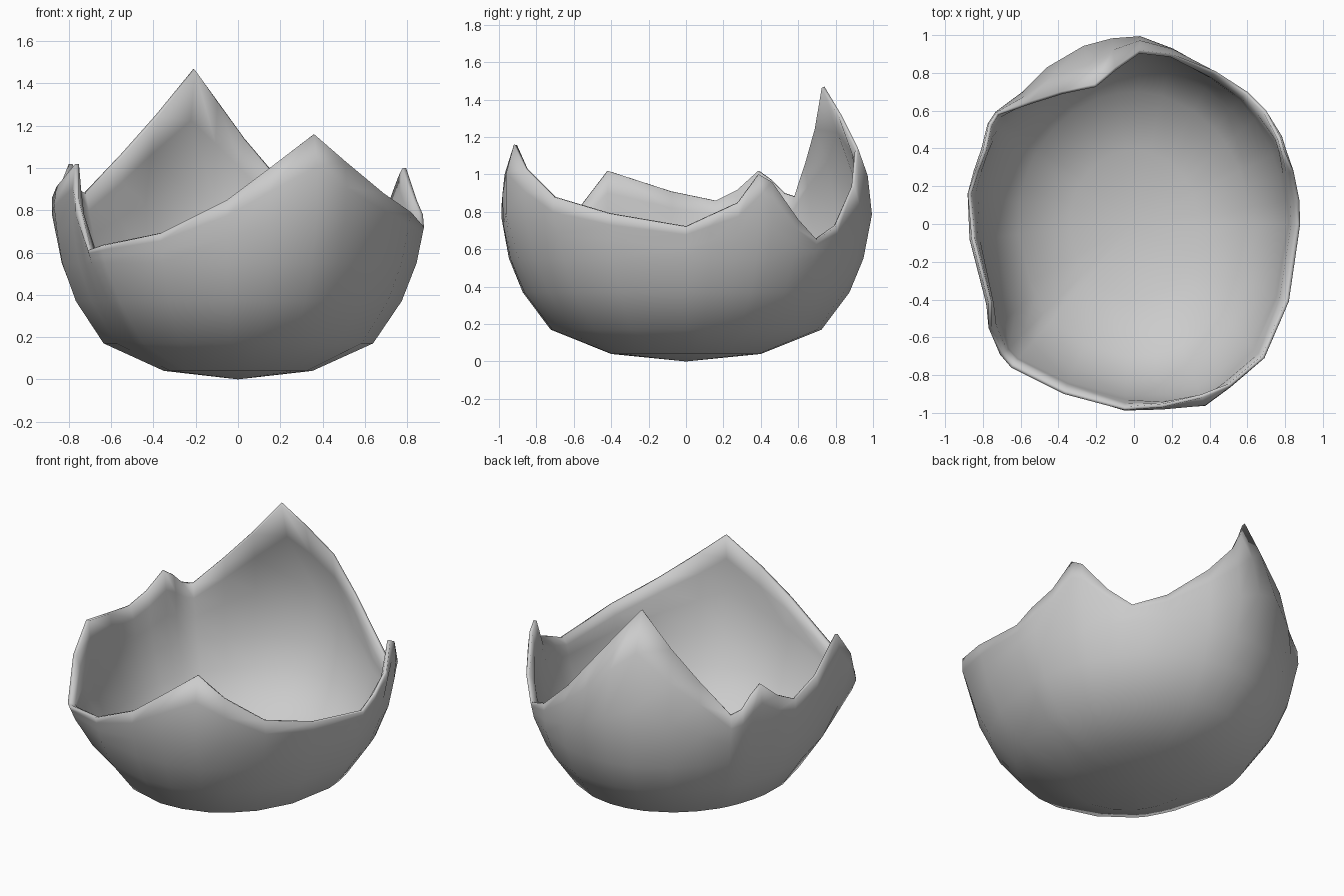
import bpy, bmesh, math

if "Cube" in bpy.data.objects:
    bpy.data.objects.remove(bpy.data.objects["Cube"])

# Jagged rim of the shell, counter-clockwise from the right side (x, y, z)
RIM = [(.88, 0, .72), (.875, .13, .78), (.845, .28, .85), (.795, .39, 1.0), (.775, .46, .96),
       (.70, .60, .76), (.60, .70, .65), (.43, .81, .73), (.20, .90, .94), (.03, .92, 1.14),
       (-.10, .83, 1.32), (-.21, .74, 1.47), (-.39, .70, 1.25), (-.55, .65, 1.07),
       (-.73, .59, .88), (-.77, .53, .90), (-.785, .46, .97), (-.80, .39, 1.02),
       (-.84, .28, .92), (-.88, .16, .86), (-.86, -.08, .91), (-.77, -.42, 1.02),
       (-.77, -.55, .85), (-.71, -.69, .61), (-.65, -.76, .63), (-.37, -.90, .69),
       (-.05, -.985, .85), (.15, -.97, 1.0), (.36, -.92, 1.16), (.51, -.86, 1.03),
       (.69, -.71, .88), (.82, -.41, .79)]

# Egg profile: height -> relative radius
PROFILE = [(0, 0), (.04, .40), (.17, .725), (.37, .875), (.55, .95), (.8, 1),
           (1.05, .97), (1.28, .86), (1.47, .77)]
WIDTH = .88


def radius(z):
    for (z0, r0), (z1, r1) in zip(PROFILE, PROFILE[1:]):
        if z <= z1:
            return r0 + (r1 - r0) * (z - z0) / (z1 - z0)
    return PROFILE[-1][1]


# Each column climbs the egg from the base to its own rim point
bm = bmesh.new()
base = bm.verts.new((0, 0, 0))
columns = []
for x, y, top in RIM:
    angle = math.atan2(y, x / WIDTH)
    stretch = math.hypot(x / WIDTH, y) / radius(top)
    heights = [.04, .17, .37, .55] + [.55 + (top - .55) * k for k in (.4, .75, 1)]
    col = []
    for z in heights:
        # tall spikes bend inwards only near their tips
        blend = (z / top) ** (3 if stretch < 1 else 1.5)
        r = radius(z) * (1 + (stretch - 1) * blend)
        col.append(bm.verts.new((WIDTH * r * math.cos(angle), r * math.sin(angle), z)))
    columns.append(col)

for i, a in enumerate(columns):
    b = columns[(i + 1) % len(columns)]
    bm.faces.new((base, b[0], a[0]))
    for k in range(len(a) - 1):
        bm.faces.new((a[k], b[k], b[k + 1], a[k + 1]))

for f in bm.faces:
    f.smooth = True
bm.verts.index_update()
rim_ids = [col[-1].index for col in columns]
mesh = bpy.data.meshes.new("broken_eggshell")
bm.to_mesh(mesh)
bm.free()
shell = bpy.data.objects.new("broken_eggshell", mesh)
bpy.context.collection.objects.link(shell)

# Shell thickness, grown inwards and thinned at the broken edge
body = shell.vertex_groups.new(name="thickness")
body.add(list(range(len(mesh.vertices))), 1, 'REPLACE')
body.add(rim_ids, .45, 'REPLACE')
wall = shell.modifiers.new("wall", 'SOLIDIFY')
wall.thickness = .04
wall.offset = -1
wall.vertex_group = body.name
